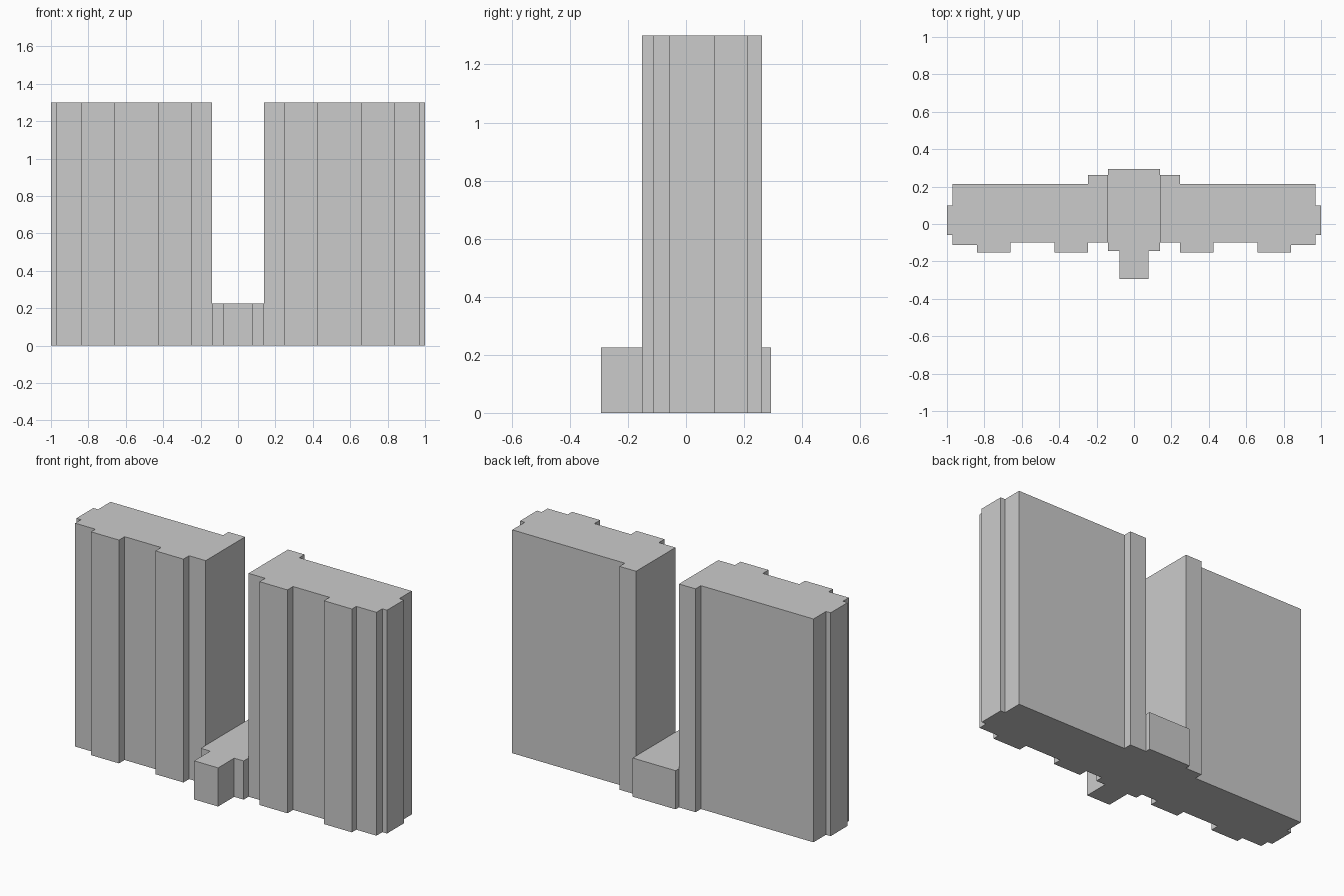
import bpy
import bmesh

if "Cube" in bpy.data.objects:
    bpy.data.objects.remove(bpy.data.objects["Cube"])


def extrude_plan(name, plan, height):
    """Extrude a floor plan upward from the ground into a closed solid."""
    bm = bmesh.new()
    face = bm.faces.new([bm.verts.new((x, y, 0)) for x, y in plan])
    top = bmesh.ops.extrude_face_region(bm, geom=[face])["geom"]
    verts = [v for v in top if isinstance(v, bmesh.types.BMVert)]
    bmesh.ops.translate(bm, verts=verts, vec=(0, 0, height))
    bmesh.ops.recalc_face_normals(bm, faces=bm.faces)
    mesh = bpy.data.meshes.new(name)
    bm.to_mesh(mesh)
    bm.free()
    obj = bpy.data.objects.new(name, mesh)
    bpy.context.collection.objects.link(obj)
    return obj


def mirrored(plan):
    return [(-x, y) for x, y in reversed(plan)]


# Tower plan: back step, end bay, then the projecting front bays
tower_plan = [
    (0.138, 0.262), (0.245, 0.262), (0.245, 0.213), (0.97, 0.213),
    (0.97, 0.098), (1.0, 0.098), (1.0, -0.058), (0.97, -0.058),
    (0.97, -0.112), (0.84, -0.112), (0.84, -0.152), (0.66, -0.152),
    (0.66, -0.1), (0.425, -0.1), (0.425, -0.152), (0.245, -0.152),
    (0.245, -0.1), (0.138, -0.1),
]
extrude_plan("right_tower", tower_plan, 1.3)
extrude_plan("left_tower", mirrored(tower_plan), 1.3)

# Low link block between the towers, with a projecting entrance porch
half_plan = [(0.138, 0.293), (0.138, -0.145), (0.077, -0.145), (0.077, -0.293)]
extrude_plan("entrance_link", half_plan + mirrored(half_plan), 0.225)
